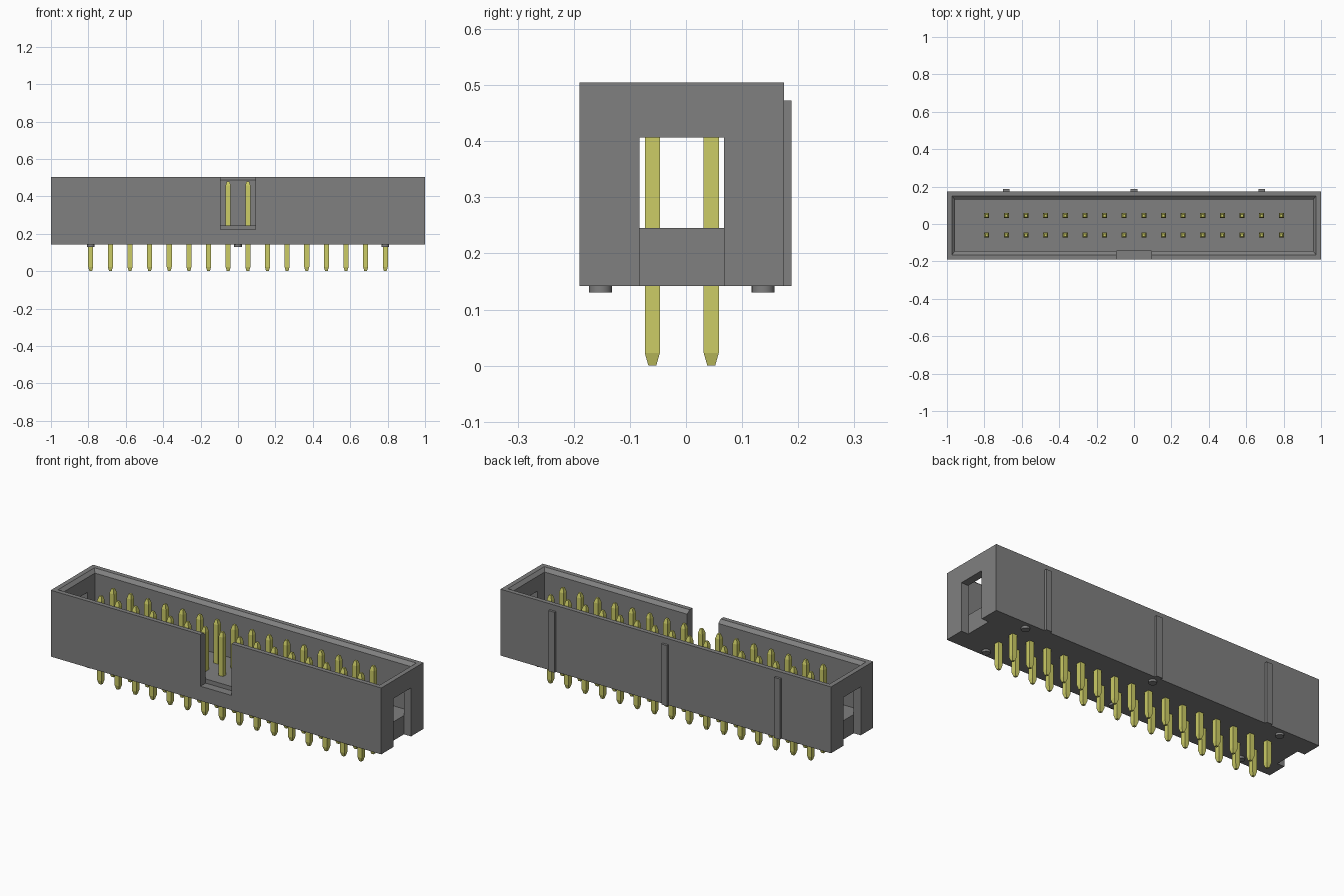
import bpy
import bmesh

cube = bpy.data.objects.get("Cube")
if cube:
    bpy.data.objects.remove(cube, do_unlink=True)

YC = -0.0075                      # centre line of the housing
BASE, FLOOR, TOP = 0.142, 0.245, 0.505
PITCH, COLUMNS = 0.105, 16


def material(name, rgb, roughness):
    m = bpy.data.materials.new(name)
    m.use_nodes = True
    m.diffuse_color = (*rgb, 1)
    bsdf = m.node_tree.nodes["Principled BSDF"]
    bsdf.inputs["Base Color"].default_value = (*rgb, 1)
    bsdf.inputs["Roughness"].default_value = roughness
    return m


grey = material("grey plastic", (0.214, 0.214, 0.214), 0.6)
yellow = material("yellow metal", (0.604, 0.604, 0.133), 0.5)


def add_object(name, mesh, location=(0, 0, 0)):
    ob = bpy.data.objects.new(name, mesh)
    ob.location = location
    bpy.context.collection.objects.link(ob)
    return ob


def ring_mesh(name, rings, mat, closed=False):
    """Stack of rectangles (half x, half y, z), bridged; closed joins last to first."""
    bm = bmesh.new()
    loops = [[bm.verts.new((sx * hx, sy * hy, z))
              for sx, sy in ((-1, -1), (1, -1), (1, 1), (-1, 1))]
             for hx, hy, z in rings]
    pairs = list(zip(loops, loops[1:]))
    if closed:
        pairs.append((loops[-1], loops[0]))
    else:
        bm.faces.new(loops[0])
        bm.faces.new(loops[-1])
    for a, b in pairs:
        for i in range(4):
            j = (i + 1) % 4
            bm.faces.new((a[i], a[j], b[j], b[i]))
    bmesh.ops.recalc_face_normals(bm, faces=bm.faces)
    mesh = bpy.data.meshes.new(name)
    bm.to_mesh(mesh)
    bm.free()
    mesh.materials.append(mat)
    return mesh


def box(name, x0, x1, y0, y1, z0, z1):
    hx, hy, hz = (x1 - x0) / 2, (y1 - y0) / 2, (z1 - z0) / 2
    mesh = ring_mesh(name, [(hx, hy, -hz), (hx, hy, hz)], grey)
    return add_object(name, mesh, ((x0 + x1) / 2, (y0 + y1) / 2, (z0 + z1) / 2))


# Shroud wall with a chamfered inner rim
walls = add_object("shroud_walls", ring_mesh("shroud_walls", [
    (1.0, 0.1825, BASE), (1.0, 0.1825, TOP), (0.974, 0.1575, TOP),
    (0.957, 0.1375, 0.488), (0.957, 0.1375, BASE)], grey, closed=True), (0, YC, 0))

# Key notch in the front wall and slots in both end walls
cutters = [
    box("key_notch_cutter", -0.094, 0.094, -0.25, -0.1, 0.222, 0.6),
    box("left_slot_cutter", 0.9, 1.1, YC - 0.075, YC + 0.075, 0.05, 0.407),
    box("right_slot_cutter", -1.1, -0.9, YC - 0.075, YC + 0.075, 0.05, 0.407),
]
bpy.context.view_layer.update()
bpy.context.view_layer.objects.active = walls
for cutter in cutters:
    cutter.hide_render = True
    mod = walls.modifiers.new(cutter.name, 'BOOLEAN')
    mod.operation = 'DIFFERENCE'
    mod.solver = 'EXACT'
    mod.object = cutter
    bpy.ops.object.modifier_apply(modifier=mod.name)
for cutter in cutters:
    bpy.data.objects.remove(cutter, do_unlink=True)

# Floor block that holds the pins
box("pin_floor", -0.957, 0.957, YC - 0.1375, YC + 0.1375, BASE, FLOOR)

# Ribs on the back wall
for side, x in (("right", -0.683), ("middle", 0), ("left", 0.683)):
    box(side + "_back_rib", x - 0.018, x + 0.018, 0.17, 0.188, BASE, 0.473)

# Round standoff feet under the housing
bm = bmesh.new()
bmesh.ops.create_cone(bm, cap_ends=True, segments=24, radius1=0.0205,
                      radius2=0.0205, depth=0.022)
foot_mesh = bpy.data.meshes.new("standoff_foot")
bm.to_mesh(foot_mesh)
bm.free()
foot_mesh.materials.append(grey)
for face in foot_mesh.polygons:
    face.use_smooth = len(face.vertices) == 4
for edge in foot_mesh.edges:
    a, b = (foot_mesh.vertices[i].co.z for i in edge.vertices)
    edge.use_edge_sharp = abs(a - b) < 0.001
for row, y in (("front", YC - 0.145), ("back", YC + 0.145)):
    for side, x in (("right", -0.7875), ("middle", 0), ("left", 0.7875)):
        add_object(f"{row}_{side}_foot", foot_mesh, (x, y, 0.141))

# Two rows of square pins, tapered at both ends
pin_mesh = ring_mesh("pin", [(0.007, 0.007, 0), (0.0135, 0.0135, 0.023),
                             (0.0135, 0.0135, 0.458), (0.007, 0.007, 0.481)], yellow)
for row, y in (("front", YC - PITCH / 2), ("back", YC + PITCH / 2)):
    for i in range(COLUMNS):
        x = (i - (COLUMNS - 1) / 2) * PITCH
        add_object(f"{row}_pin_{i + 1}", pin_mesh, (x, y, 0))
